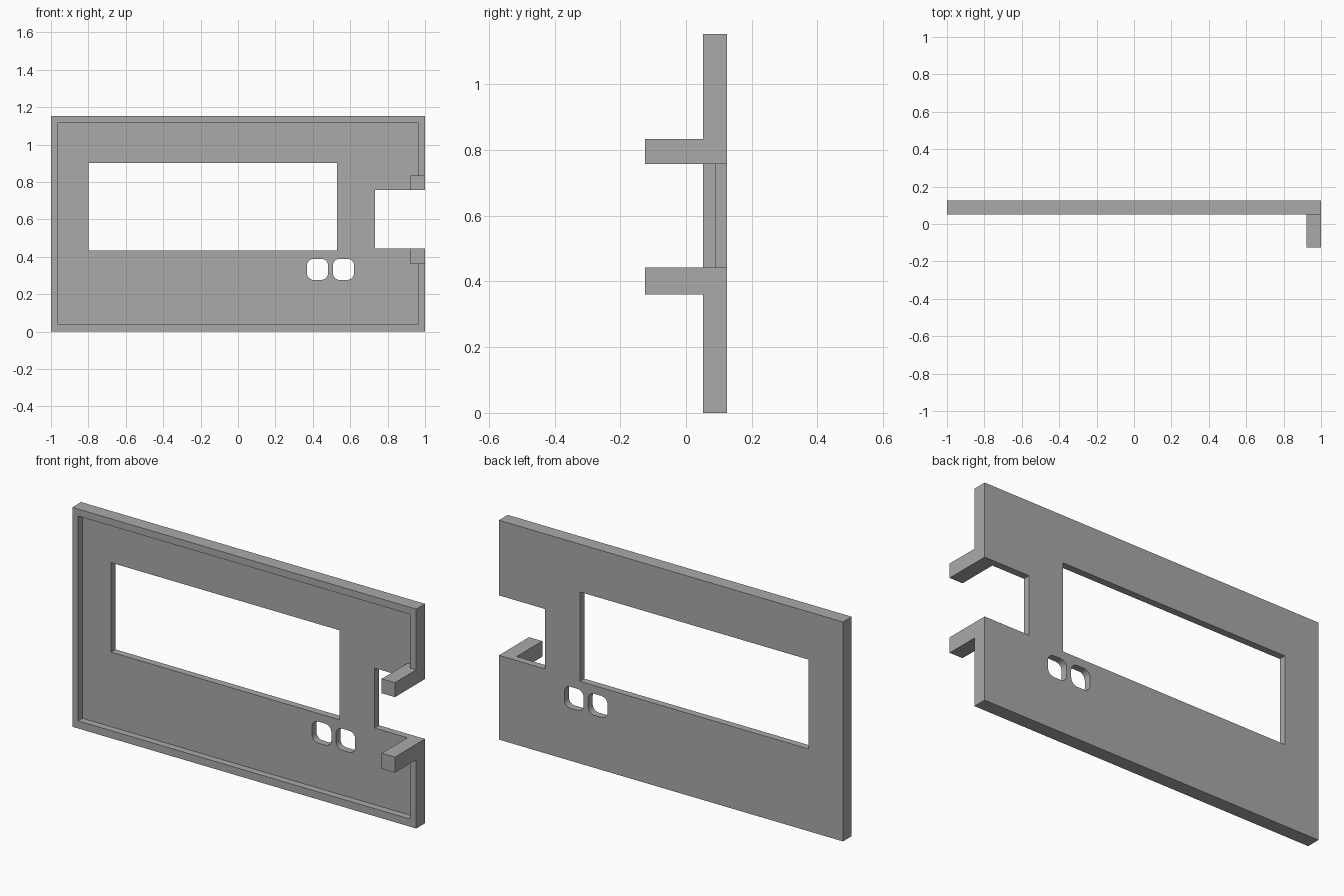
import bpy
import bmesh
from math import radians
from mathutils import Vector

cube = bpy.data.objects.get("Cube")
if cube:
    bpy.data.objects.remove(cube, do_unlink=True)

# Single plain grey
grey = bpy.data.materials.new("plain grey")
grey.use_nodes = True
colour = (0.4, 0.4, 0.4, 1)
grey.diffuse_color = colour
grey.node_tree.nodes["Principled BSDF"].inputs["Base Color"].default_value = colour


def box(name, x, y, z, radius=0):
    """Box from (min, max) ranges, with optional rounding of edges along y."""
    bm = bmesh.new()
    bmesh.ops.create_cube(bm, size=1)
    for v in bm.verts:
        v.co = Vector([r[0] if c < 0 else r[1] for c, r in zip(v.co, (x, y, z))])
    if radius:
        edges = [e for e in bm.edges
                 if abs(e.verts[0].co.y - e.verts[1].co.y) > 0.01]
        bmesh.ops.bevel(bm, geom=edges, offset=radius, segments=6,
                        profile=0.5, affect='EDGES')
    mesh = bpy.data.meshes.new(name)
    bm.to_mesh(mesh)
    bm.free()
    mesh.materials.append(grey)
    obj = bpy.data.objects.new(name, mesh)
    bpy.context.collection.objects.link(obj)
    return obj


def combine(target, tool, operation):
    """Apply a boolean and remove the tool."""
    tool.hide_render = True
    mod = target.modifiers.new(tool.name, 'BOOLEAN')
    mod.operation = operation
    mod.solver = 'EXACT'
    mod.object = tool
    bpy.context.view_layer.objects.active = target
    bpy.ops.object.modifier_apply(modifier=mod.name)
    bpy.data.objects.remove(tool, do_unlink=True)


FRONT, FLOOR, BACK = 0.052, 0.088, 0.125
THROUGH = (-0.3, 0.3)

# Panel with a shallow tray behind its raised rim
panel = box("faceplate", (-1, 1), (FRONT, BACK), (0, 1.153))
combine(panel, box("tray_cutter", (-0.966, 0.964), (-0.3, FLOOR), (0.04, 1.116)),
        'DIFFERENCE')

# Forward bar at the side, which the notch splits into two prongs
combine(panel, box("prong_bar", (0.923, 1), (-0.125, 0.105), (0.361, 0.834)), 'UNION')
combine(panel, box("notch_cutter", (0.733, 1.2), THROUGH, (0.443, 0.758)), 'DIFFERENCE')

# Display window and two rounded button holes
combine(panel, box("window_cutter", (-0.8, 0.53), THROUGH, (0.432, 0.902)), 'DIFFERENCE')
for left in (0.369, 0.508):
    combine(panel, box("button_cutter", (left, left + 0.112), THROUGH,
                       (0.276, 0.389), radius=0.035), 'DIFFERENCE')

# Smooth only the rounded hole corners
bpy.ops.object.select_all(action='DESELECT')
panel.select_set(True)
bpy.context.view_layer.objects.active = panel
bpy.ops.object.shade_smooth_by_angle(angle=radians(30))
